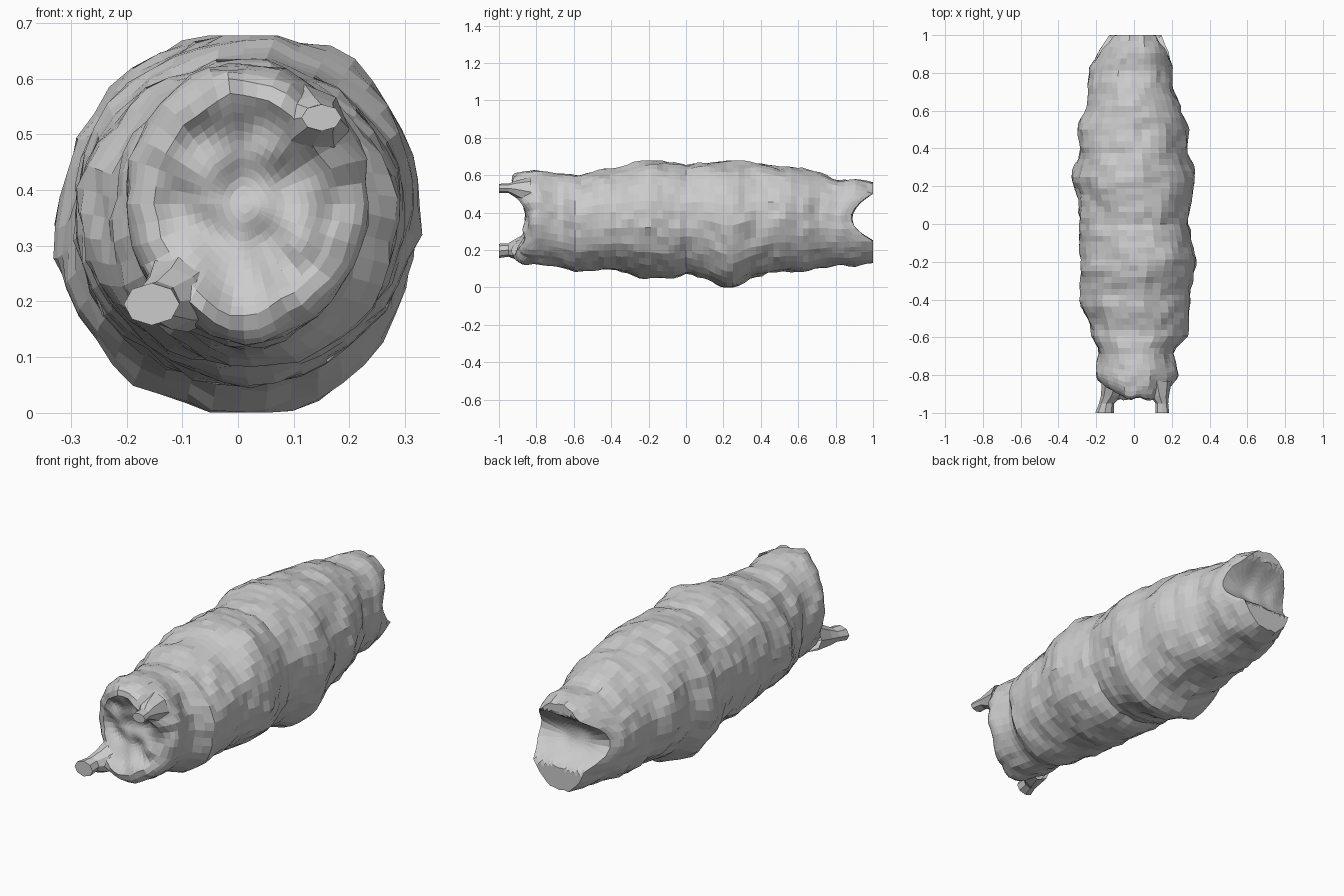
import bpy, bmesh, math
from mathutils import Vector, noise

if "Cube" in bpy.data.objects:
    bpy.data.objects.remove(bpy.data.objects["Cube"])

# Outline stations along the length: y, left x, right x, bottom z, top z
STATIONS = [
    (-1.0, -.18, .19, .15, .61), (-.92, -.175, .195, .13, .62), (-.80, -.20, .235, .125, .625),
    (-.68, -.185, .21, .115, .61), (-.58, -.23, .285, .09, .60), (-.40, -.28, .29, .09, .63),
    (-.20, -.28, .325, .06, .68), (-.05, -.285, .305, .06, .665), (0.0, -.285, .29, .075, .65),
    (.08, -.285, .30, .05, .67), (.23, -.315, .315, -.012, .675), (.38, -.285, .28, .06, .665),
    (.50, -.29, .285, .09, .645), (.62, -.25, .25, .085, .63), (.72, -.24, .205, .105, .61),
    (.82, -.23, .20, .12, .575), (.90, -.20, .19, .12, .585), (1.0, -.16, .165, .125, .57),
]
SEGMENTS, RINGS, CAP_RINGS = 40, 64, 12


def outline(y):
    for a, b in zip(STATIONS, STATIONS[1:]):
        if y <= b[0]:
            t = max(0, (y - a[0]) / (b[0] - a[0]))
            t = t * t * (3 - 2 * t)
            return [p + (q - p) * t for p, q in zip(a[1:], b[1:])]
    return STATIONS[-1][1:]


def section(y, ang, shrink=1):
    """Point (x, z) on the lumpy cross-section at y."""
    left, right, bottom, top = outline(y)
    cx, cz = (left + right) / 2, (bottom + top) / 2
    dx, dz = math.cos(ang), math.sin(ang)
    p = Vector((dx * 1.7, y * 6, dz * 1.7))
    k = 1.01 + .05 * noise.noise(p) + .055 * noise.noise(p * 2.5)
    k *= shrink
    return (cx + (right - left) / 2 * dx * k,
            min(.678, max(0, cz + (top - bottom) / 2 * dz * k)))


def bump(x, z, bx, bz, r):
    return math.exp(-((x - bx) ** 2 + (z - bz) ** 2) / (r * r))


def front_y(x, z):
    """Gently hollow front face, swelling towards the two prongs."""
    y = .85 + 1.8 * (z - .36) ** 2
    y += .07 * bump(x, z, -.13, .20, .07) + .05 * bump(x, z, .13, .51, .06)
    return -(y + .03 * noise.noise(Vector((x, 0, z)) * 13))


def back_y(x, z):
    """Back face scooped out between two flat lips."""
    d = z - .37
    y = .885 + (6.5 if d > 0 else 8) * d * d
    return min(1, y + .01 * noise.noise(Vector((x, 5, z)) * 12))


def place(s, ang):
    x, z = section(s, ang)
    if abs(s) < .7:
        return (x, s, z)
    t = (abs(s) - .7) / .3
    shrink = 1 - (.2 if s < 0 else .04) * t ** 7
    y = s
    for _ in range(3):
        end = (back_y if s > 0 else front_y)(x, z)
        y = .7 * math.copysign(1, s) * (1 - t) + end * t
        x, z = section(y, ang, shrink)
    return (x, y, z)


bm = bmesh.new()
angles = [2 * math.pi * i / SEGMENTS for i in range(SEGMENTS)]


def bridge(a, b):
    for i in range(SEGMENTS):
        j = (i + 1) % SEGMENTS
        bm.faces.new((a[i], a[j], b[j], b[i]))


# Lofted body
loops = [[bm.verts.new(place(-1 + 2 * r / RINGS, a)) for a in angles]
         for r in range(RINGS + 1)]
for a, b in zip(loops, loops[1:]):
    bridge(a, b)

# End faces
for rim, depth in ((loops[0], front_y), (loops[-1], back_y)):
    cx = sum(v.co.x for v in rim) / SEGMENTS
    cz = sum(v.co.z for v in rim) / SEGMENTS
    prev = rim
    for k in range(CAP_RINGS - 1, 0, -1):
        ring = []
        for v in rim:
            x = cx + (v.co.x - cx) * k / CAP_RINGS
            z = cz + (v.co.z - cz) * k / CAP_RINGS
            ring.append(bm.verts.new((x, depth(x, z), z)))
        bridge(prev, ring)
        prev = ring
    mid = bm.verts.new((cx, depth(cx, cz), cz))
    for i in range(SEGMENTS):
        bm.faces.new((prev[i], prev[(i + 1) % SEGMENTS], mid))

# Small knots on the sides
for knot, size, r in (((.31, .27, .36), .02, .05), ((-.31, .24, .31), .015, .06),
                      ((.30, -.2, .46), .015, .06)):
    c = Vector(knot)
    for v in bm.verts:
        v.co.x += math.copysign(size, c.x) * math.exp(-(v.co - c).length_squared / r ** 2)


def finish(name, bm):
    bmesh.ops.recalc_face_normals(bm, faces=bm.faces)
    mesh = bpy.data.meshes.new(name)
    bm.to_mesh(mesh)
    bm.free()
    bpy.context.collection.objects.link(bpy.data.objects.new(name, mesh))


finish("lumpy_log", bm)


# Blunt prongs, cut flat at the front
def prong(name, path, sides=8):
    bm = bmesh.new()
    rings = []
    for x, y, z, rx, rz in path:
        rings.append([bm.verts.new((x + rx * math.cos(2 * math.pi * i / sides), y,
                                    z + rz * math.sin(2 * math.pi * i / sides)))
                      for i in range(sides)])
    for a, b in zip(rings, rings[1:]):
        for i in range(sides):
            j = (i + 1) % sides
            bm.faces.new((a[i], a[j], b[j], b[i]))
    bm.faces.new(rings[-1])
    finish(name, bm)


prong("lower_prong", [(-.09, -.83, .225, .08, .08), (-.12, -.91, .205, .055, .055),
                      (-.145, -.95, .20, .04, .036), (-.155, -1, .195, .05, .038)])
prong("upper_prong", [(.12, -.83, .51, .08, .08), (.135, -.91, .525, .05, .045),
                      (.148, -.95, .53, .033, .025), (.15, -1, .53, .036, .024)])
